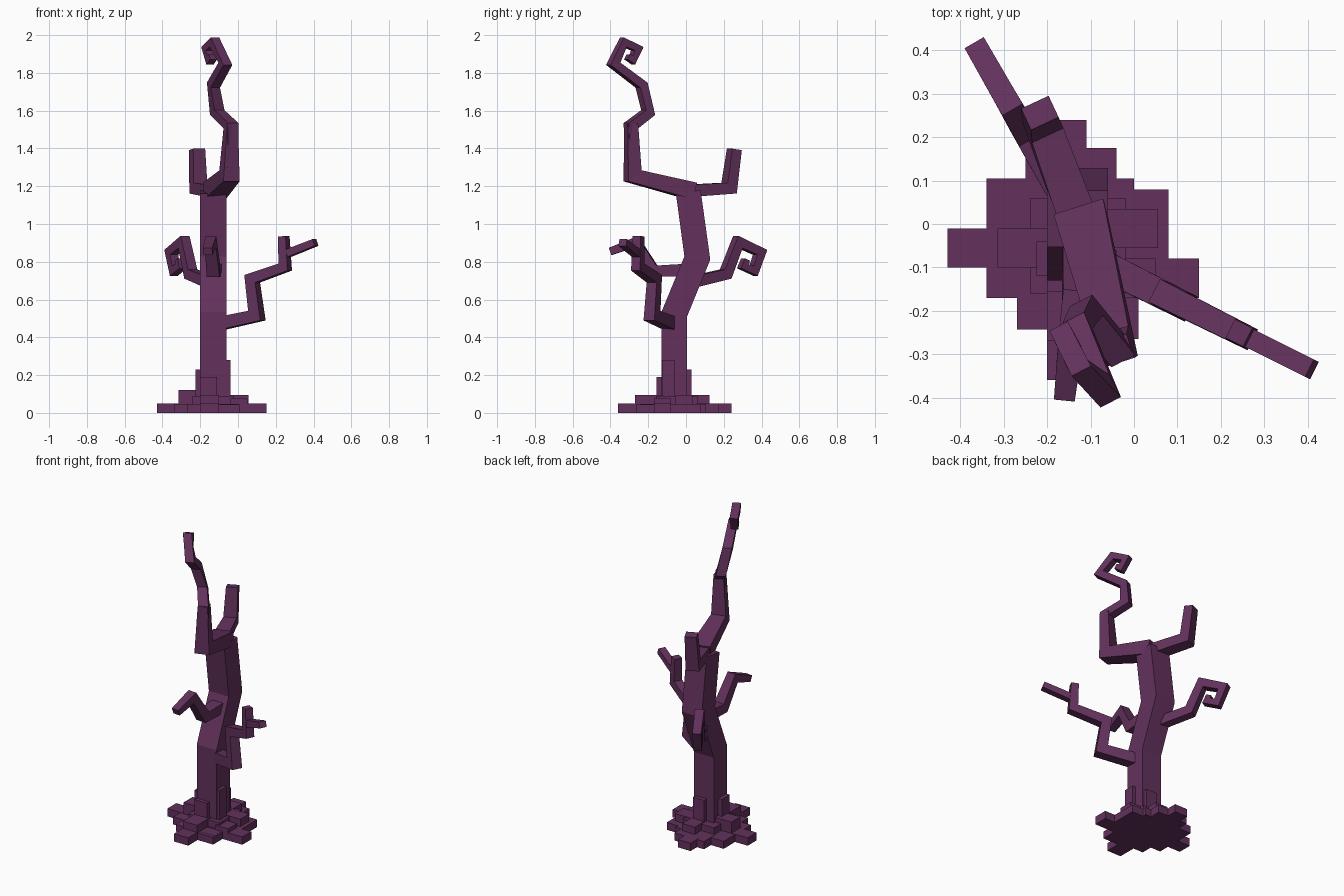
import bpy, bmesh
from mathutils import Vector

if "Cube" in bpy.data.objects:
    bpy.data.objects.remove(bpy.data.objects["Cube"])

bark = bpy.data.materials.new("dark purple bark")
bark.diffuse_color = (0.125, 0.031, 0.108, 1)
bark.use_nodes = True
bark.node_tree.nodes["Principled BSDF"].inputs["Base Color"].default_value = bark.diffuse_color


def finish(name, bm):
    bmesh.ops.recalc_face_normals(bm, faces=bm.faces)
    me = bpy.data.meshes.new(name)
    bm.to_mesh(me)
    bm.free()
    me.materials.append(bark)
    ob = bpy.data.objects.new(name, me)
    bpy.context.collection.objects.link(ob)
    return ob


def limb(name, pts, heading, w, h):
    """Mitred four-sided limb; heading is its plan direction, w and h taper start to end."""
    P = [Vector(p) for p in pts]
    side = Vector((-heading[1], heading[0], 0)).normalized()
    bm = bmesh.new()
    rings = []
    n = len(P) - 1
    for i, p in enumerate(P):
        a = (p - P[i - 1]).normalized() if i else (P[1] - p).normalized()
        b = (P[i + 1] - p).normalized() if i < n else a
        t = (a + b).normalized()
        up = t.cross(side).normalized()
        k = min(1 / max(t.dot(a), 0.1), 1.6)
        f = i / n
        s = side * (w[0] + (w[1] - w[0]) * f) / 2
        u = up * (h[0] + (h[1] - h[0]) * f) / 2 * k
        rings.append([bm.verts.new(p + s * x + u * y)
                      for x, y in ((-1, -1), (1, -1), (1, 1), (-1, 1))])
    for r, q in zip(rings, rings[1:]):
        for j in range(4):
            bm.faces.new((r[j], r[(j + 1) % 4], q[(j + 1) % 4], q[j]))
    bm.faces.new(rings[0])
    bm.faces.new(rings[-1])
    return finish(name, bm)


def boxes(name, rows):
    """Root blocks standing on the ground: x0, x1, y0, y1, height."""
    bm = bmesh.new()
    for x0, x1, y0, y1, z in rows:
        vs = bmesh.ops.create_cube(bm, size=1)["verts"]
        for v in vs:
            v.co = ((x0 + x1) / 2 + v.co.x * (x1 - x0),
                    (y0 + y1) / 2 + v.co.y * (y1 - y0), (v.co.z + .5) * z)
    return finish(name, bm)


# Trunk
limb("trunk", [(-.13, -.063, 0), (-.13, -.063, .52), (-.13, .06, .82), (-.13, .012, 1.17)],
     (0, 1), (.14, .14), (.136, .132))

# Tall crown branch ending in a curl
limb("crown_base", [(-.125, .03, 1.175), (-.045, -.283, 1.255), (-.037, -.29, 1.53)],
     (.3, -.95), (.12, .06), (.09, .058))
limb("crown_curl", [(-.042, -.285, 1.27), (-.037, -.292, 1.52), (-.11, -.2, 1.59),
                    (-.13, -.235, 1.735), (-.067, -.385, 1.848), (-.125, -.332, 1.962),
                    (-.162, -.258, 1.928), (-.145, -.285, 1.868), (-.132, -.312, 1.885)],
     (.46, -.89), (.064, .042), (.056, .03))

# Short crown branch
limb("short_branch", [(-.125, 0, 1.175), (-.21, .228, 1.19), (-.217, .256, 1.395)],
     (-.42, .9), (.09, .07), (.065, .055))

# Curled branch at the back
limb("back_curl", [(-.13 - .57 * y, y, z) for y, z in
                   ((.02, .69), (.21, .735), (.275, .905), (.392, .85), (.358, .752),
                    (.302, .776), (.315, .812))],
     (-.5, .87), (.06, .042), (.06, .032))

# Stepped branch on the right with a side twig
def on_plane(x, z):
    return (x, -.13 - .5 * x, z)

limb("right_branch", [on_plane(*p) for p in
                      ((-.13, .465), (.1, .515), (.075, .71), (.25, .772), (.242, .935))],
     (.89, -.45), (.07, .048), (.07, .045))
limb("right_twig", [on_plane(.24, .835), on_plane(.41, .902)],
     (.89, -.45), (.045, .045), (.042, .038))

# Hooked branch at the front
limb("front_hook", [(-.125, .03, .757), (-.13, -.17, .75), (-.145, -.265, .905),
                    (-.16, -.4, .855)], (-.1, -1), (.08, .048), (.068, .04))

# Root plates: low skirt, middle step, blocks against the trunk
boxes("root_skirt", [
    (-.43, -.2, -.1, -.01, .05), (-.34, 0, -.17, .105, .048), (-.27, 0, -.243, 0, .046),
    (-.25, -.04, 0, .175, .049), (-.05, .08, -.08, .08, .047), (-.02, .15, -.17, -.08, .05),
    (-.1, .01, -.265, -.15, .045), (-.2, -.1, -.36, -.22, .05), (-.2, -.11, .15, .24, .05)])
boxes("root_step", [
    (-.315, -.19, -.1, -.01, .12), (-.07, .055, -.055, .035, .094),
    (-.2, -.1, -.27, -.12, .096), (-.15, -.06, 0, .125, .095),
    (-.24, -.02, -.16, .06, .09), (-.04, .05, -.17, -.08, .075)])
boxes("root_blocks", [
    (-.225, -.18, -.12, -.04, .23), (-.1, -.04, -.128, -.06, .28),
    (-.2, -.11, -.155, -.1, .19), (-.15, -.07, -.02, .03, .23)])
